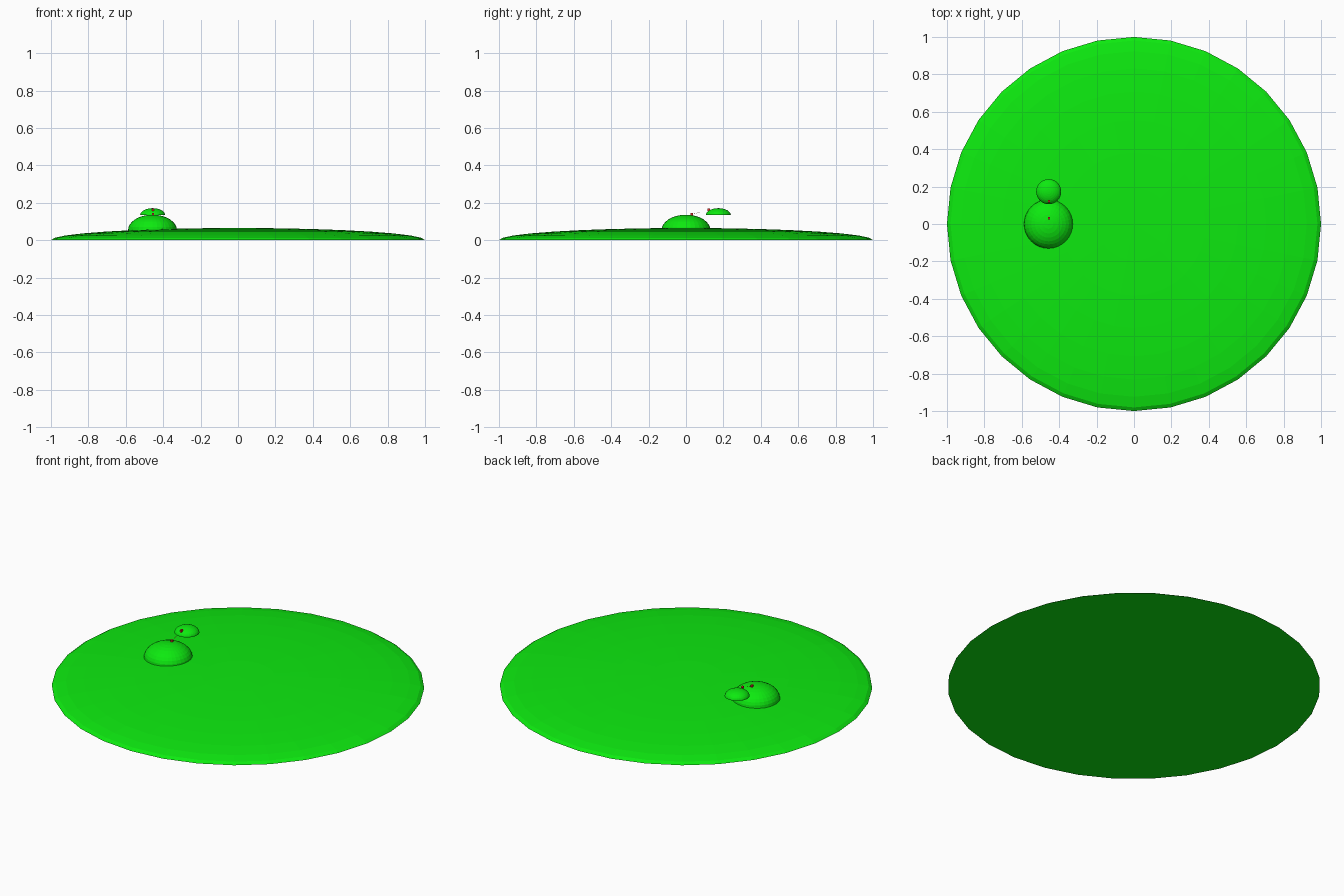
import bpy, bmesh
from mathutils import Vector

if "Cube" in bpy.data.objects:
    bpy.data.objects.remove(bpy.data.objects["Cube"])


def material(name, rgb):
    m = bpy.data.materials.new(name)
    m.diffuse_color = (*rgb, 1)
    m.use_nodes = True
    m.node_tree.nodes["Principled BSDF"].inputs["Base Color"].default_value = m.diffuse_color
    return m


GRASS = material("grass", (0.004, 0.82, 0.005))
RED = material("red", (0.9, 0.03, 0.03))


def finish(name, bm, mat):
    me = bpy.data.meshes.new(name)
    bm.to_mesh(me)
    bm.free()
    ob = bpy.data.objects.new(name, me)
    bpy.context.collection.objects.link(ob)
    me.materials.append(mat)
    return ob


def dome(name, centre, radius, height):
    """Flat-bottomed upper half of a flattened sphere."""
    bm = bmesh.new()
    bmesh.ops.create_uvsphere(bm, u_segments=32, v_segments=16, radius=1)
    low = [v for v in bm.verts if v.co.z < -0.01]
    bmesh.ops.delete(bm, geom=low, context='VERTS')
    rim = [e for e in bm.edges if e.is_boundary]
    bmesh.ops.contextual_create(bm, geom=rim)
    bmesh.ops.scale(bm, vec=(radius, radius, height), verts=bm.verts)
    bmesh.ops.recalc_face_normals(bm, faces=bm.faces)
    finish(name, bm, GRASS).location = centre


def box(name, centre, size):
    bm = bmesh.new()
    bmesh.ops.create_cube(bm, size=1)
    bmesh.ops.scale(bm, vec=size, verts=bm.verts)
    finish(name, bm, RED).location = centre


# Terrain: broad island, hill on it, small floating hill behind
dome("island", (0, 0, 0), 1.0, 0.065)
dome("hill", (-0.457, 0, 0.053), 0.131, 0.083)
dome("floating_hill", (-0.456, 0.173, 0.134), 0.067, 0.037)

# Tiny markers on the two hills
ends = [Vector((-0.455, 0.03, 0.137)), Vector((-0.455, 0.122, 0.163))]
for name, p in zip(("lower_marker", "upper_marker"), ends):
    box(name, p, (0.010, 0.014, 0.014))

# Short thin rod reaching from the lower marker toward the upper one
tip = ends[0].lerp(ends[1], 0.5)
d = tip - ends[0]
bm = bmesh.new()
bmesh.ops.create_cone(bm, cap_ends=True, segments=6, radius1=0.0006,
                      radius2=0.0006, depth=d.length)
rod = finish("rod", bm, RED)
rod.location = (ends[0] + tip) / 2
rod.rotation_euler = d.to_track_quat('Z', 'Y').to_euler()
